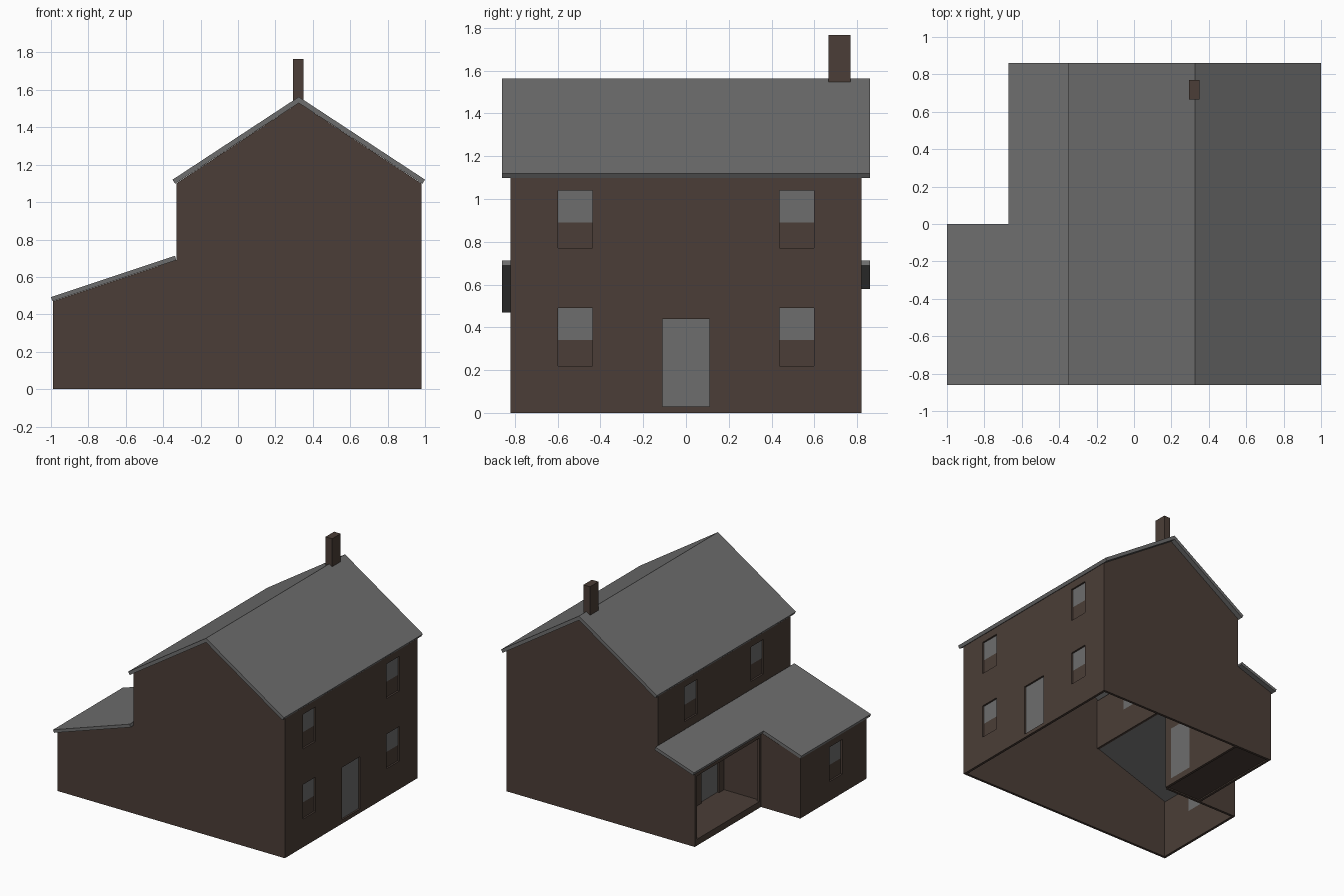
import bpy, bmesh

if "Cube" in bpy.data.objects:
    bpy.data.objects.remove(bpy.data.objects["Cube"])

T = 0.02  # wall thickness


def material(name, rgb):
    m = bpy.data.materials.new(name)
    m.diffuse_color = (*rgb, 1)
    m.use_nodes = True
    m.node_tree.nodes["Principled BSDF"].inputs["Base Color"].default_value = m.diffuse_color
    return m


BROWN = material("brown_stone", (0.070, 0.048, 0.038))
GREY = material("slate_grey", (0.155, 0.155, 0.155))


def finish(name, bm, mat):
    bmesh.ops.recalc_face_normals(bm, faces=bm.faces)
    me = bpy.data.meshes.new(name)
    bm.to_mesh(me)
    bm.free()
    me.materials.append(mat)
    ob = bpy.data.objects.new(name, me)
    bpy.context.collection.objects.link(ob)
    return ob


def extrude(bm, faces, vec):
    r = bmesh.ops.extrude_face_region(bm, geom=faces, use_keep_orig=True)
    vs = [g for g in r["geom"] if isinstance(g, bmesh.types.BMVert)]
    bmesh.ops.translate(bm, verts=vs, vec=vec)


def prism(name, profile, y0, y1, mat):
    """Extrude an xz profile along y."""
    bm = bmesh.new()
    f = bm.faces.new([bm.verts.new((x, y0, z)) for x, z in profile])
    extrude(bm, [f], (0, y1 - y0, 0))
    return finish(name, bm, mat)


def box(name, x0, x1, y0, y1, z0, z1, mat):
    return prism(name, [(x0, z0), (x1, z0), (x1, z1), (x0, z1)], y0, y1, mat)


def side_wall(name, x, y0, y1, z0, z1, holes, inward):
    """Wall facing along x with rectangular openings (y0, y1, z0, z1)."""
    bm = bmesh.new()
    ys = sorted({y0, y1, *[v for h in holes for v in h[:2]]})
    zs = sorted({z0, z1, *[v for h in holes for v in h[2:]]})
    grid = [[bm.verts.new((x, y, z)) for z in zs] for y in ys]
    faces = []
    for i in range(len(ys) - 1):
        for j in range(len(zs) - 1):
            cy, cz = (ys[i] + ys[i + 1]) / 2, (zs[j] + zs[j + 1]) / 2
            if any(a < cy < b and c < cz < d for a, b, c, d in holes):
                continue
            faces.append(bm.faces.new([grid[i][j], grid[i + 1][j],
                                       grid[i + 1][j + 1], grid[i][j + 1]]))
    extrude(bm, faces, (inward * T, 0, 0))
    bmesh.ops.delete(bm, geom=[v for v in bm.verts if not v.link_faces], context="VERTS")
    return finish(name, bm, BROWN)


def window(yc, z0):
    return (round(yc - 0.08, 3), round(yc + 0.08, 3), z0, round(z0 + 0.27, 3))


def fill_window(x, hole, inward):
    """Grey upper pane and brown lower panel at the back of the recess."""
    a, b, c, d = hole
    x0, x1 = sorted((x + inward * (T - 0.006), x + inward * T))
    mid = c + 0.12
    box("window_pane", x0, x1, a, b, mid, d, GREY)
    box("window_lower_panel", x0, x1, a, b, c, mid, BROWN)


# Gable walls with the lean-to profile
roofline = [(0.98, 0), (0.98, 1.10), (0.325, 1.53), (-0.33, 1.10), (-0.33, 0.69)]
prism("front_gable_wall", [(-0.99, 0)] + roofline + [(-0.99, 0.47)], -0.82, -0.82 + T, BROWN)
prism("back_gable_wall", [(-0.65, 0)] + roofline + [(-0.65, 0.583)], 0.82 - T, 0.82, BROWN)

# Right wall: four windows and the main door
right = [window(s * 0.518, z) for s in (-1, 1) for z in (0.22, 0.77)]
side_wall("right_wall", 0.98, -0.82, 0.82, 0, 1.10, right + [(-0.11, 0.11, 0.03, 0.44)], -1)
for h in right:
    fill_window(0.98, h, -1)
box("main_door", 0.96, 0.966, -0.11, 0.11, 0.03, 0.44, GREY)

# Left wall of the main block: open to the lean-to in front, solid behind the porch
w_front, w_back = window(-0.41, 0.77), window(0.41, 0.77)
side_wall("left_upper_wall", -0.33, -0.82, 0, 0.69, 1.10, [w_front], 1)
side_wall("left_porch_wall", -0.33, 0, 0.82, 0, 1.10, [w_back, (0.06, 0.28, 0.05, 0.48)], 1)
for h in (w_front, w_back):
    fill_window(-0.33, h, 1)
box("porch_door", -0.316, -0.31, 0.06, 0.28, 0.05, 0.48, GREY)

# Lean-to walls
w_lean = window(-0.44, 0.15)
side_wall("lean_to_wall", -0.99, -0.82, 0, 0, 0.47, [w_lean], 1)
fill_window(-0.99, w_lean, 1)
prism("lean_to_end_wall", [(-0.99, 0), (-0.33, 0), (-0.33, 0.69), (-0.99, 0.47)], -T, 0, BROWN)

# Open porch: floor and thin surround
box("porch_floor", -0.64, -0.33, 0, 0.81, 0.01, 0.05, BROWN)
side_wall("porch_surround", -0.65, 0, 0.82, 0, 0.575, [(0.02, 0.795, 0.05, 0.545)], 1)

# Main roof: one chevron slab
prism("main_roof", [(-0.35, 1.12), (0.325, 1.563), (1.0, 1.12), (0.986, 1.098),
                    (0.325, 1.53), (-0.336, 1.098)], -0.86, 0.86, GREY)


# Lean-to roof: long front part, short porch part
def lean_roof(name, x, y0, y1):
    z = 0.713 + (x + 0.337) * 0.333
    prism(name, [(x, z), (-0.337, 0.713), (-0.33, 0.69), (x + 0.008, z - 0.022)], y0, y1, GREY)


lean_roof("lean_to_roof", -1.0, -0.86, 0)
lean_roof("porch_roof", -0.672, 0, 0.86)

# Chimney
box("chimney", 0.293, 0.35, 0.665, 0.77, 1.54, 1.766, BROWN)
